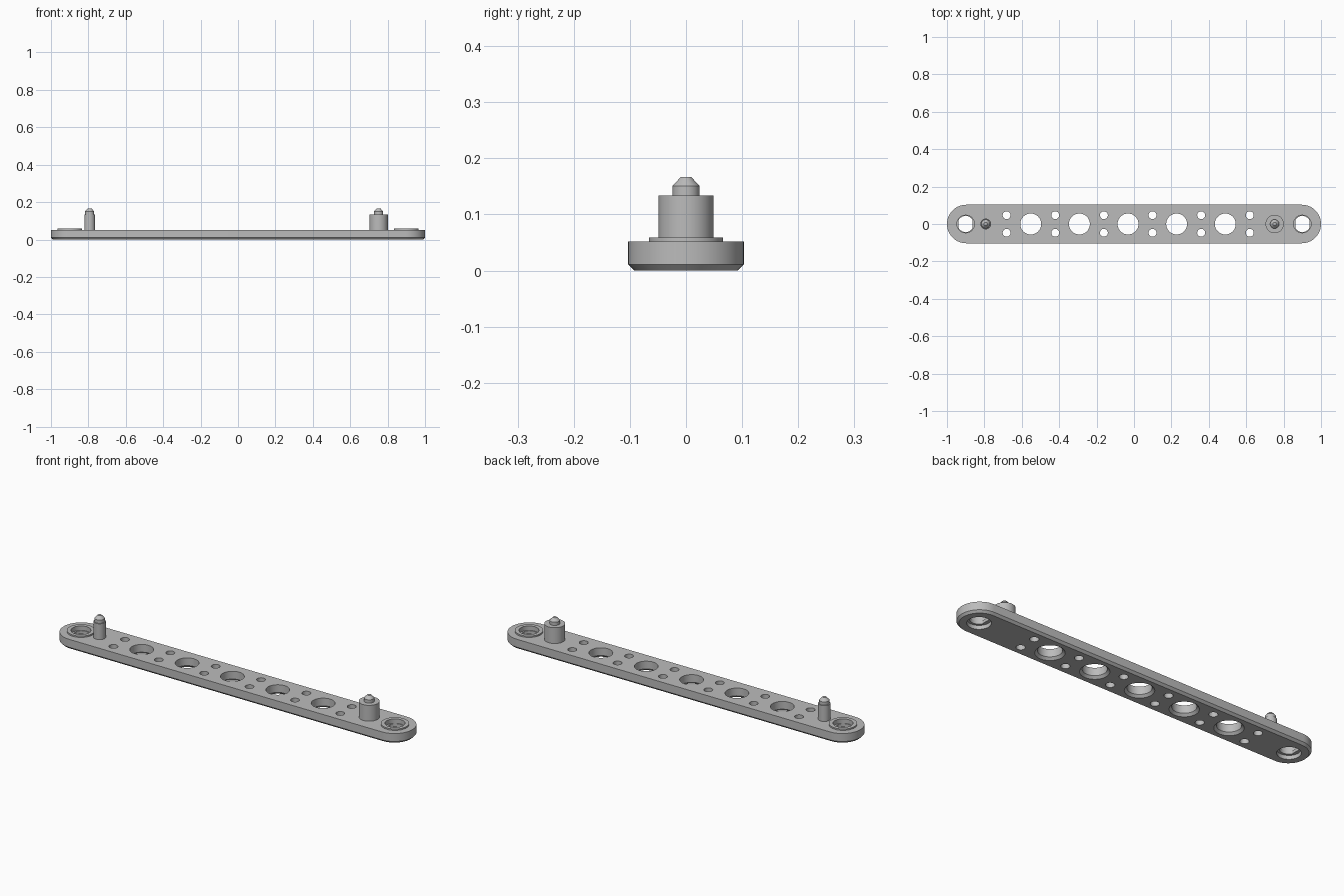
import bpy, bmesh, math

if "Cube" in bpy.data.objects:
    bpy.data.objects.remove(bpy.data.objects["Cube"])

N = 48
grey = bpy.data.materials.new("light grey")
grey.diffuse_color = (0.5, 0.5, 0.5, 1)
grey.use_nodes = True
grey.node_tree.nodes["Principled BSDF"].inputs["Base Color"].default_value = grey.diffuse_color


def circle(r, clip=9):
    """Circle outline, optionally flattened at x = +-clip."""
    pts = [(r * math.cos(2 * math.pi * i / N), r * math.sin(2 * math.pi * i / N)) for i in range(N)]
    return [(max(-clip, min(clip, x)), y) for x, y in pts]


def stadium(r, half):
    """Straight bar outline with round ends."""
    pts = []
    for side in (0, 1):
        for i in range(N // 2 + 1):
            a = -math.pi / 2 + math.pi * side + 2 * math.pi * i / N
            pts.append((r * math.cos(a) + (half, -half)[side], r * math.sin(a)))
    return pts


def loft(bm, rings, x=0, y=0, closed=False):
    """Skin a stack of (outline, z) rings; closed makes a tube."""
    loops = [[bm.verts.new((x + px, y + py, z)) for px, py in pts] for pts, z in rings]
    pairs = list(zip(loops, loops[1:]))
    if closed:
        pairs.append((loops[-1], loops[0]))
    else:
        bm.faces.new(loops[0][::-1])
        bm.faces.new(loops[-1])
    for a, b in pairs:
        for i in range(len(a)):
            j = (i + 1) % len(a)
            bm.faces.new((a[i], a[j], b[j], b[i]))


def finish(name, bm):
    bmesh.ops.recalc_face_normals(bm, faces=bm.faces)
    me = bpy.data.meshes.new(name)
    bm.to_mesh(me)
    bm.free()
    me.materials.append(grey)
    ob = bpy.data.objects.new(name, me)
    bpy.context.collection.objects.link(ob)
    return ob


def smooth(ob):
    bpy.ops.object.select_all(action='DESELECT')
    ob.select_set(True)
    bpy.context.view_layer.objects.active = ob
    bpy.ops.object.shade_smooth_by_angle(angle=math.radians(30))


# Bar with chamfered lower edge
bm = bmesh.new()
loft(bm, [(stadium(0.092, 0.897), 0), (stadium(0.103, 0.897), 0.011), (stadium(0.103, 0.897), 0.052)])
bar = finish("bar", bm)

# Hole cutters
bm = bmesh.new()
for i in range(5):       # large holes, flared underneath
    loft(bm, [(circle(0.078), -0.01), (circle(0.056), 0.012), (circle(0.056), 0.08)], -0.552 + 0.26 * i)
for i in range(6):       # pairs of small holes
    for y in (-0.047, 0.047):
        loft(bm, [(circle(0.021), -0.01), (circle(0.021), 0.08)], -0.681 + 0.26 * i, y)
for x in (-0.9, 0.9):    # stepped end sockets with a flattened throat
    throat = circle(0.043, 0.037)
    loft(bm, [(circle(0.055), -0.01), (circle(0.055), 0.02), (throat, 0.02),
              (throat, 0.036), (circle(0.047), 0.036), (circle(0.047), 0.08)], x)
cutter = finish("hole_cutter", bm)
cutter.hide_render = True

bpy.context.view_layer.objects.active = bar
mod = bar.modifiers.new("holes", 'BOOLEAN')
mod.operation = 'DIFFERENCE'
mod.solver = 'EXACT'
mod.object = cutter
bpy.ops.object.modifier_apply(modifier=mod.name)
bpy.data.objects.remove(cutter)
smooth(bar)

# Raised rims around the end sockets
for name, x in (("left_socket_rim", -0.9), ("right_socket_rim", 0.9)):
    bm = bmesh.new()
    loft(bm, [(circle(0.066), 0.051), (circle(0.066), 0.059),
              (circle(0.047), 0.059), (circle(0.047), 0.051)], x, closed=True)
    smooth(finish(name, bm))

# Pins: shoulder, then a narrower tip with a tapered end
for name, x, r in (("slim_pin", -0.793, 0.029), ("wide_pin", 0.752, 0.049)):
    bm = bmesh.new()
    profile = [(r, 0.05), (r, 0.134), (0.024, 0.134), (0.024, 0.151), (0.009, 0.167)]
    loft(bm, [(circle(q), z) for q, z in profile], x)
    smooth(finish(name, bm))
